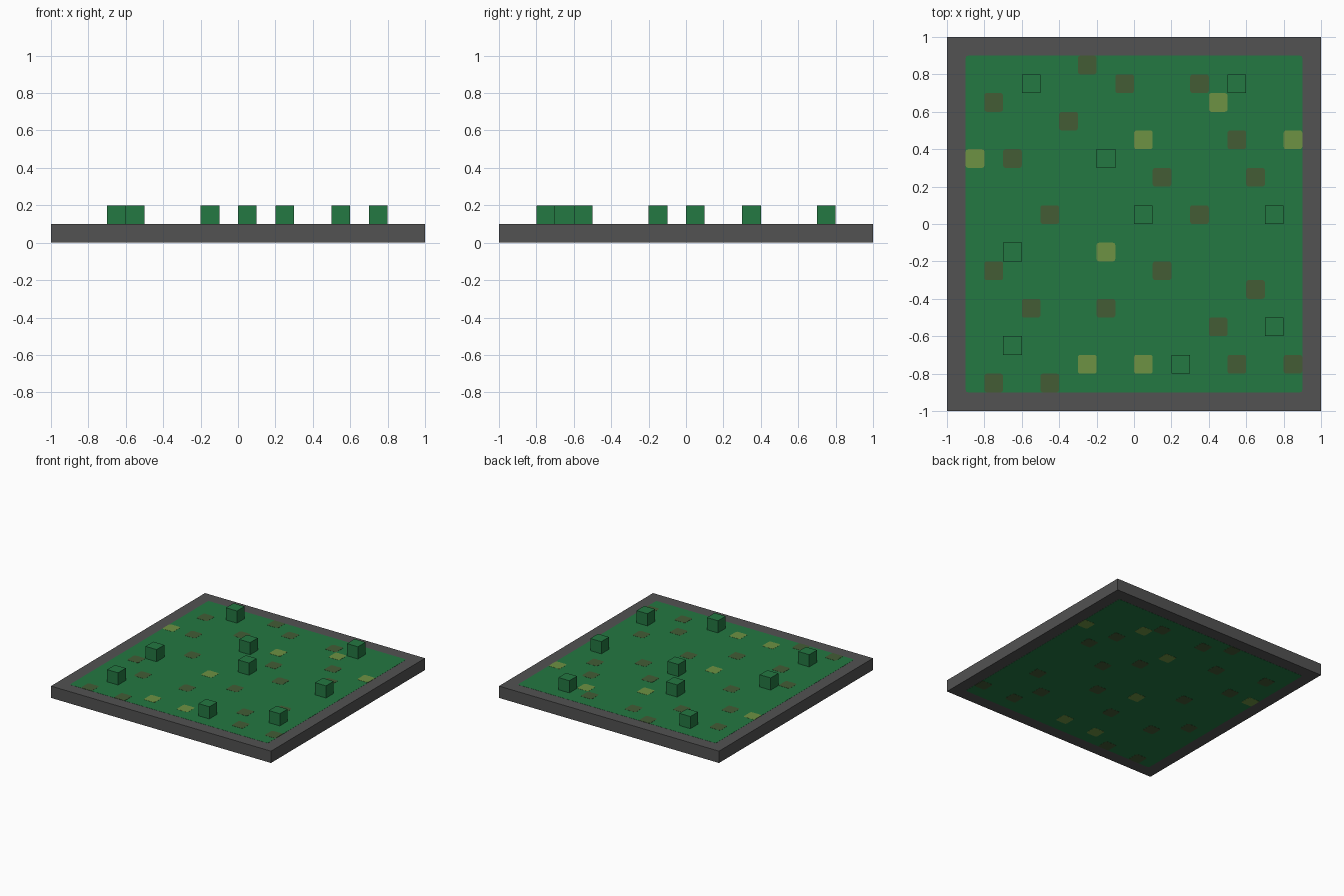
import bpy, bmesh, math

if "Cube" in bpy.data.objects:
    bpy.data.objects.remove(bpy.data.objects["Cube"], do_unlink=True)


def material(name, rgb):
    m = bpy.data.materials.new(name)
    m.use_nodes = True
    m.diffuse_color = (*rgb, 1)
    bsdf = m.node_tree.nodes["Principled BSDF"]
    bsdf.inputs["Base Color"].default_value = (*rgb, 1)
    bsdf.inputs["Roughness"].default_value = 0.9
    return m


GREY = material("stone grey", (0.085, 0.085, 0.085))
GREEN = material("grass green", (0.017, 0.188, 0.054))
BROWN = material("earth brown", (0.056, 0.107, 0.036))
YELLOW = material("dry grass yellow", (0.153, 0.287, 0.056))


def prism(bm, x, y, half, radius, z0, z1):
    """Upright square prism, with rounded corners if radius > 0."""
    outline = []
    for corner in range(4):
        mid = math.radians(45 + 90 * corner)
        sx, sy = math.copysign(1, math.cos(mid)), math.copysign(1, math.sin(mid))
        cx, cy = x + sx * (half - radius), y + sy * (half - radius)
        for step in (range(4) if radius else range(1)):
            a = math.radians(90 * corner + 30 * step)
            outline.append((cx + radius * math.cos(a), cy + radius * math.sin(a)))
    low = [bm.verts.new((px, py, z0)) for px, py in outline]
    high = [bm.verts.new((px, py, z1)) for px, py in outline]
    bm.faces.new(low[::-1])
    bm.faces.new(high)
    n = len(outline)
    for i in range(n):
        j = (i + 1) % n
        bm.faces.new((low[i], low[j], high[j], high[i]))


def build(name, mat, pieces):
    bm = bmesh.new()
    for piece in pieces:
        prism(bm, *piece)
    mesh = bpy.data.meshes.new(name)
    bm.to_mesh(mesh)
    bm.free()
    mesh.materials.append(mat)
    ob = bpy.data.objects.new(name, mesh)
    bpy.context.collection.objects.link(ob)
    return ob


CELL = 0.05   # half width of one tile
SKIN = 0.001  # step between inlay layers


def patches(centres):
    """Rounded tile plates on the top and the underside of the slab."""
    return [(x, y, CELL, 0.013, z, z + 2 * SKIN)
            for x, y in centres for z in (0, 0.1 - SKIN)]


# Slab with a grey rim
build("slab", GREY, [(0, 0, 1, 0, 2 * SKIN, 0.1 - SKIN)])

# Grass field, above and below
build("grass_field", GREEN, [(0, 0, 0.9, 0.013, SKIN, 3 * SKIN),
                             (0, 0, 0.9, 0.013, 0.1 - 2 * SKIN, 0.1)])

# Ground patches
brown = [(-.25, .85), (-.05, .75), (.35, .75), (-.75, .65), (-.35, .55),
         (.55, .45), (-.65, .35), (.15, .25), (.65, .25), (-.45, .05),
         (.35, .05), (-.75, -.25), (.15, -.25), (.65, -.35), (-.55, -.45),
         (-.15, -.45), (.45, -.55), (.55, -.75), (.85, -.75), (-.75, -.85),
         (-.45, -.85)]
yellow = [(.45, .65), (.05, .45), (.85, .45), (-.85, .35), (-.15, -.15),
          (-.25, -.75), (.05, -.75)]
build("earth_patches", BROWN, patches(brown))
build("dry_grass_patches", YELLOW, patches(yellow))

# Cube bushes
bushes = [(-.55, .75), (.55, .75), (-.15, .35), (.05, .05), (.75, .05),
          (-.65, -.15), (-.65, -.65), (.75, -.55), (.25, -.75)]
for i, (x, y) in enumerate(bushes, 1):
    build(f"bush_{i}", GREEN, [(x, y, CELL, 0, 0.1 - SKIN, 0.2)])
